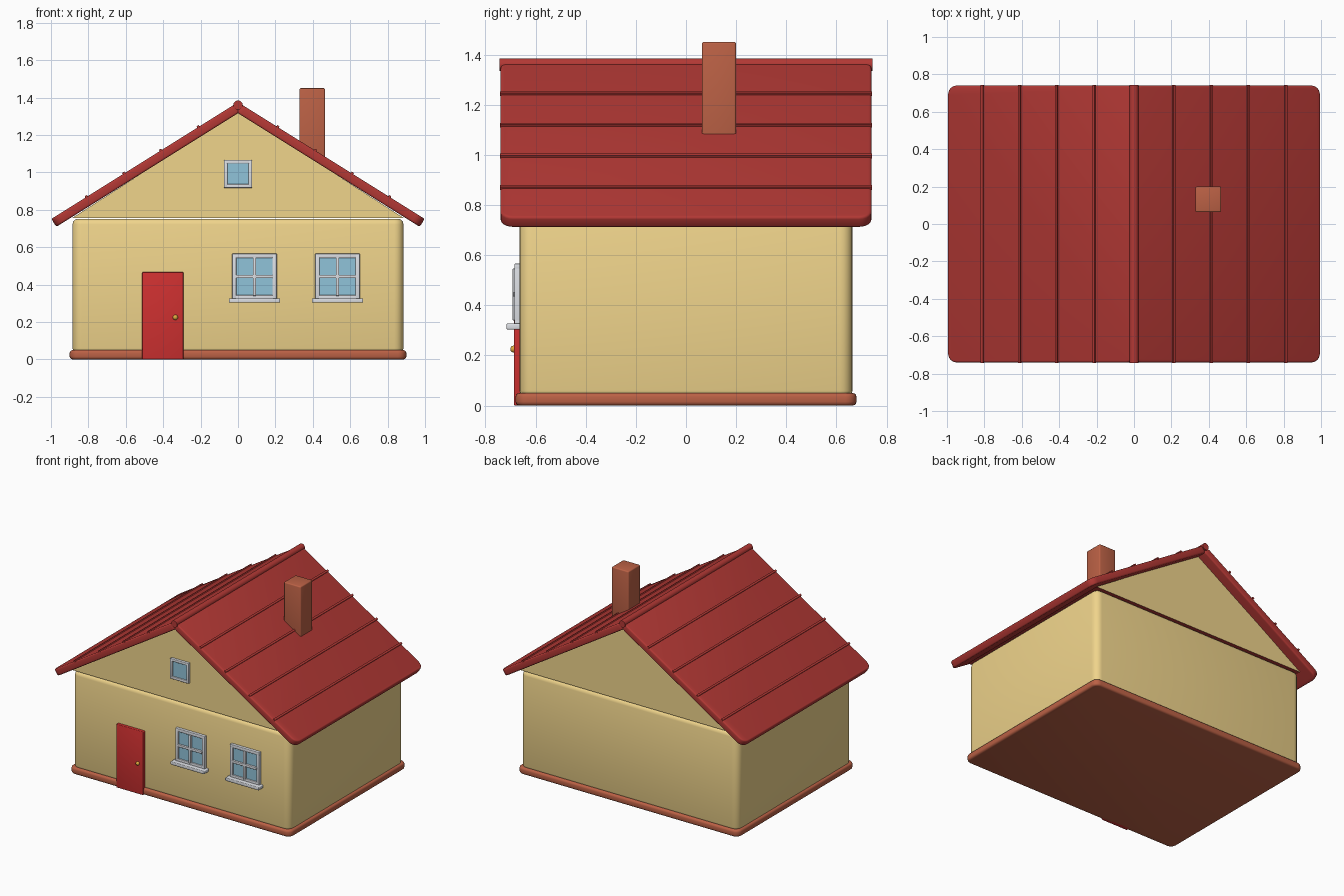
import bpy, bmesh, math
from mathutils import Matrix, Vector

if "Cube" in bpy.data.objects:
    bpy.data.objects.remove(bpy.data.objects["Cube"])


def mat(name, r, g, b):
    m = bpy.data.materials.new(name)
    m.diffuse_color = (r, g, b, 1)
    m.use_nodes = True
    m.node_tree.nodes["Principled BSDF"].inputs["Base Color"].default_value = m.diffuse_color
    return m


CREAM = mat("cream", 0.87, 0.66, 0.26)
ROOF = mat("roof_red", 0.45, 0.04, 0.035)
BRICK = mat("brick", 0.50, 0.12, 0.06)
DOOR = mat("door_red", 0.62, 0.03, 0.03)
GLASS = mat("glass", 0.28, 0.55, 0.70)
WHITE = mat("white", 0.72, 0.74, 0.78)
BRASS = mat("brass", 0.75, 0.40, 0.05)


def finish(bm, name, material, angle=50):
    bmesh.ops.recalc_face_normals(bm, faces=bm.faces)
    me = bpy.data.meshes.new(name)
    bm.to_mesh(me)
    bm.free()
    ob = bpy.data.objects.new(name, me)
    bpy.context.collection.objects.link(ob)
    me.materials.append(material)
    bpy.ops.object.select_all(action='DESELECT')
    ob.select_set(True)
    bpy.context.view_layer.objects.active = ob
    bpy.ops.object.shade_smooth_by_angle(angle=math.radians(angle))
    return ob


def box(name, lo, hi, material, corner=0.0, edge=0.0, xform=None):
    """Box from lo to hi; corner rounds the z edges, edge rounds the rims."""
    lo, hi = Vector(lo), Vector(hi)
    bm = bmesh.new()
    bmesh.ops.create_cube(bm, size=1)
    for v in bm.verts:
        v.co = Vector((v.co[i] * (hi - lo)[i] for i in range(3))) + (lo + hi) / 2
    if corner:
        es = [e for e in bm.edges
              if abs(e.verts[0].co.z - e.verts[1].co.z) > 1e-5]
        bmesh.ops.bevel(bm, geom=es, offset=corner, segments=5,
                        profile=0.5, affect='EDGES')
    if edge:
        es = [e for e in bm.edges if e.calc_face_angle(0) > 0.7]
        bmesh.ops.bevel(bm, geom=es, offset=edge, segments=3,
                        profile=0.5, affect='EDGES')
    if xform:
        bm.transform(xform)
    return finish(bm, name, material)


def rod(name, radius, depth, xform, material):
    bm = bmesh.new()
    bmesh.ops.create_cone(bm, cap_ends=True, segments=20, radius1=radius,
                          radius2=radius, depth=depth)
    bm.transform(xform)
    return finish(bm, name, material)


# Plinth and walls
box("plinth", (-0.9, -0.68, 0), (0.9, 0.68, 0.05), BRICK, 0.045, 0.015)
box("walls", (-0.885, -0.664, 0.03), (0.885, 0.664, 0.752), CREAM, 0.05, 0.03)

# Attic prism with both gables; its underside is roof coloured
bm = bmesh.new()
tri = [bm.verts.new((x, -0.666, z)) for x, z in
       ((-0.885, 0.757), (0.885, 0.757), (0, 1.325))]
face = bm.faces.new(tri)
ext = bmesh.ops.extrude_face_region(bm, geom=[face])
bmesh.ops.translate(bm, vec=(0, 1.332, 0),
                    verts=[g for g in ext["geom"] if isinstance(g, bmesh.types.BMVert)])
if not face.is_valid or all(f.calc_center_median().y > -0.6 for f in bm.faces):
    bm.faces.new(tri)
gable = finish(bm, "gables", CREAM, 20)
gable.data.materials.append(ROOF)
for p in gable.data.polygons:
    if p.normal.z < -0.9:
        p.material_index = 1

# Roof slopes with battens, built flat and tilted about the ridge
SLOPE = math.atan(0.625)
LENGTH = 0.998 / math.cos(SLOPE)
tilt = Matrix.Translation((0, 0, 1.375)) @ Matrix.Rotation(SLOPE, 4, 'Y')
for side, mirror in (("right", Matrix()), ("left", Matrix.Rotation(math.pi, 4, 'Z'))):
    m = mirror @ tilt
    box(f"roof_{side}", (0, -0.74, -0.05), (LENGTH, 0.74, 0), ROOF, 0.05, 0.01, m)
    for i, x in enumerate((0.212, 0.413, 0.61, 0.81)):
        c = x / math.cos(SLOPE)
        box(f"batten_{side}_{i + 1}", (c - 0.007, -0.742, -0.006),
            (c + 0.007, 0.742, 0.008), ROOF, xform=m)
rod("ridge", 0.025, 1.488,
    Matrix.Translation((0, 0, 1.36)) @ Matrix.Rotation(math.pi / 2, 4, 'X'), ROOF)

# Chimney
box("chimney", (0.328, 0.063, 1.0), (0.466, 0.2, 1.45), BRICK, 0, 0.008)

# Door and knob
box("door", (-0.512, -0.686, 0), (-0.292, -0.65, 0.467), DOOR, 0, 0.005)
bm = bmesh.new()
bmesh.ops.create_uvsphere(bm, u_segments=16, v_segments=10, radius=0.014)
bm.transform(Matrix.Translation((-0.335, -0.687, 0.225)))
finish(bm, "door_knob", BRASS, 80)


def window(name, x, z, w, h, large):
    """Glass pane in a four-bar frame; large ones get a cross and a sill."""
    t, f = 0.024 if large else 0.02, -0.684
    x0, x1, z0, z1 = x - w / 2, x + w / 2, z - h / 2, z + h / 2
    box(name + "_glass", (x0 + 0.01, -0.675, z0 + 0.01),
        (x1 - 0.01, -0.65, z1 - 0.01), GLASS)
    for part, a, b in (("left", (x0, z0), (x0 + t, z1)),
                       ("right", (x1 - t, z0), (x1, z1)),
                       ("top", (x0, z1 - t), (x1, z1)),
                       ("bottom", (x0, z0), (x1, z0 + t))):
        box(f"{name}_frame_{part}", (a[0], f, a[1]), (b[0], -0.65, b[1]),
            WHITE, 0, 0.004)
    if large:
        box(name + "_mullion", (x - 0.009, -0.692, z0 + 0.02),
            (x + 0.009, -0.66, z1 - 0.02), WHITE, 0, 0.003)
        box(name + "_crossbar", (x0 + 0.02, -0.69, z - 0.009),
            (x1 - 0.02, -0.66, z + 0.009), WHITE, 0, 0.003)
        box(name + "_sill", (x0 - 0.017, -0.716, z0 - 0.017),
            (x1 + 0.017, -0.65, z0 + 0.007), WHITE, 0, 0.005)


window("window_middle", 0.088, 0.443, 0.24, 0.246, True)
window("window_right", 0.532, 0.443, 0.24, 0.246, True)
window("attic_window", 0, 0.992, 0.152, 0.15, False)
